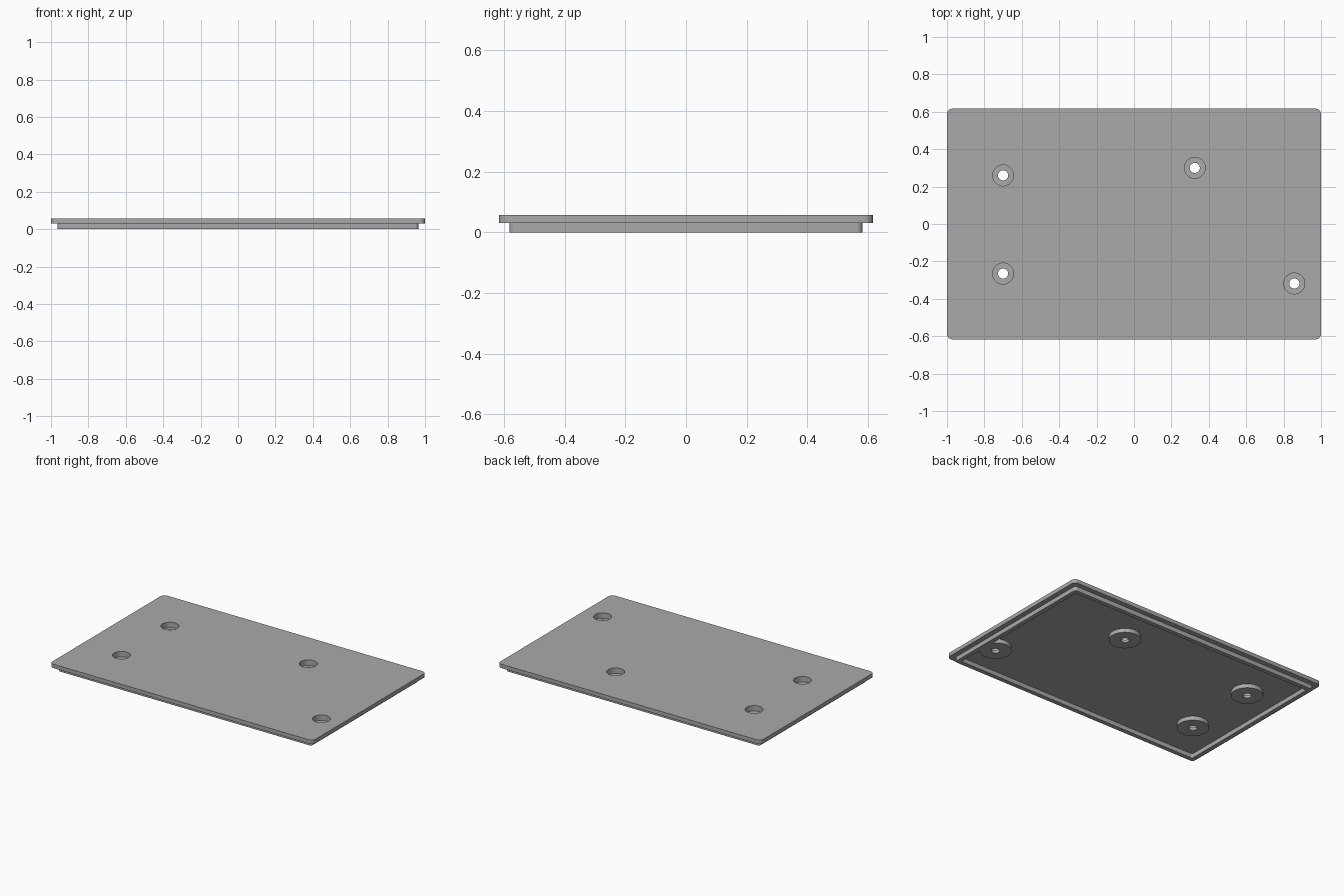
import bpy, bmesh
from math import cos, sin, pi, radians

cube = bpy.data.objects.get("Cube")
if cube:
    bpy.data.objects.remove(cube)

grey = bpy.data.materials.new("plain grey")
grey.use_nodes = True
GREY = (0.40, 0.40, 0.40, 1)
grey.diffuse_color = GREY
grey.node_tree.nodes["Principled BSDF"].inputs["Base Color"].default_value = GREY

SCREWS = [(-0.70, 0.26), (-0.70, -0.265), (0.325, 0.30), (0.857, -0.318)]
BORE, HOLE, BOSS = 0.056, 0.027, 0.10
TOP, SEAM = 0.057, 0.03
SIDES = 48


def circle(cx, cy, r):
    return [(cx + r * cos(2 * pi * i / SIDES), cy + r * sin(2 * pi * i / SIDES))
            for i in range(SIDES)]


def rounded_rect(hx, hy, r, steps=8):
    pts = []
    for k, (sx, sy) in enumerate([(1, 1), (-1, 1), (-1, -1), (1, -1)]):
        for i in range(steps + 1):
            a = (k + i / steps) * pi / 2
            pts.append((sx * (hx - r) + r * cos(a), sy * (hy - r) + r * sin(a)))
    return pts


def finish(name, mesh):
    mesh.materials.clear()
    mesh.materials.append(grey)
    obj = bpy.data.objects.new(name, mesh)
    bpy.context.collection.objects.link(obj)
    bpy.ops.object.select_all(action="DESELECT")
    obj.select_set(True)
    bpy.context.view_layer.objects.active = obj
    bpy.ops.object.shade_smooth_by_angle(angle=radians(30))
    return obj


def slab(name, loops, z0, z1):
    """Extrude an outline with holes between two heights."""
    curve = bpy.data.curves.new(name + " outline", "CURVE")
    curve.dimensions = "2D"
    curve.fill_mode = "BOTH"
    curve.extrude = (z1 - z0) / 2
    for loop in loops:
        spline = curve.splines.new("POLY")
        spline.points.add(len(loop) - 1)
        for p, (x, y) in zip(spline.points, loop):
            p.co = (x, y, 0, 1)
        spline.use_cyclic_u = True
    helper = bpy.data.objects.new(name + " outline", curve)
    bpy.context.collection.objects.link(helper)
    deps = bpy.context.evaluated_depsgraph_get()
    mesh = bpy.data.meshes.new_from_object(helper.evaluated_get(deps))
    bpy.data.objects.remove(helper)
    bm = bmesh.new()
    bm.from_mesh(mesh)
    bmesh.ops.remove_doubles(bm, verts=bm.verts, dist=1e-5)
    bmesh.ops.translate(bm, verts=bm.verts, vec=(0, 0, (z0 + z1) / 2))
    bmesh.ops.recalc_face_normals(bm, faces=bm.faces)
    bm.to_mesh(mesh)
    bm.free()
    return finish(name, mesh)


def lathe(name, profile, cx, cy):
    """Revolve a (radius, height) profile around a vertical axis."""
    bm = bmesh.new()
    rings = [[bm.verts.new((x, y, z)) for x, y in circle(cx, cy, r)] for r, z in profile]
    for a, b in zip(rings, rings[1:]):
        for i in range(SIDES):
            j = (i + 1) % SIDES
            bm.faces.new((a[i], a[j], b[j], b[i]))
    mesh = bpy.data.meshes.new(name)
    bm.to_mesh(mesh)
    bm.free()
    return finish(name, mesh)


# Cover plate with four counterbores
slab("cover_plate", [rounded_rect(1.0, 0.617, 0.03)]
     + [circle(x, y, BORE) for x, y in SCREWS], SEAM, TOP)

# Locating lip under the plate
slab("locating_lip", [rounded_rect(0.965, 0.582, 0.02),
                      rounded_rect(0.935, 0.552, 0.01)], 0, SEAM)

# Screw bosses: counterbore wall, seat, through hole, bottom face, outer wall
for n, (x, y) in enumerate(SCREWS, 1):
    lathe(f"screw_boss_{n}", [(BOSS, SEAM), (BOSS, 0.002), (HOLE, 0.002),
                              (HOLE, 0.02), (BORE, 0.02), (BORE, SEAM)][::-1], x, y)
